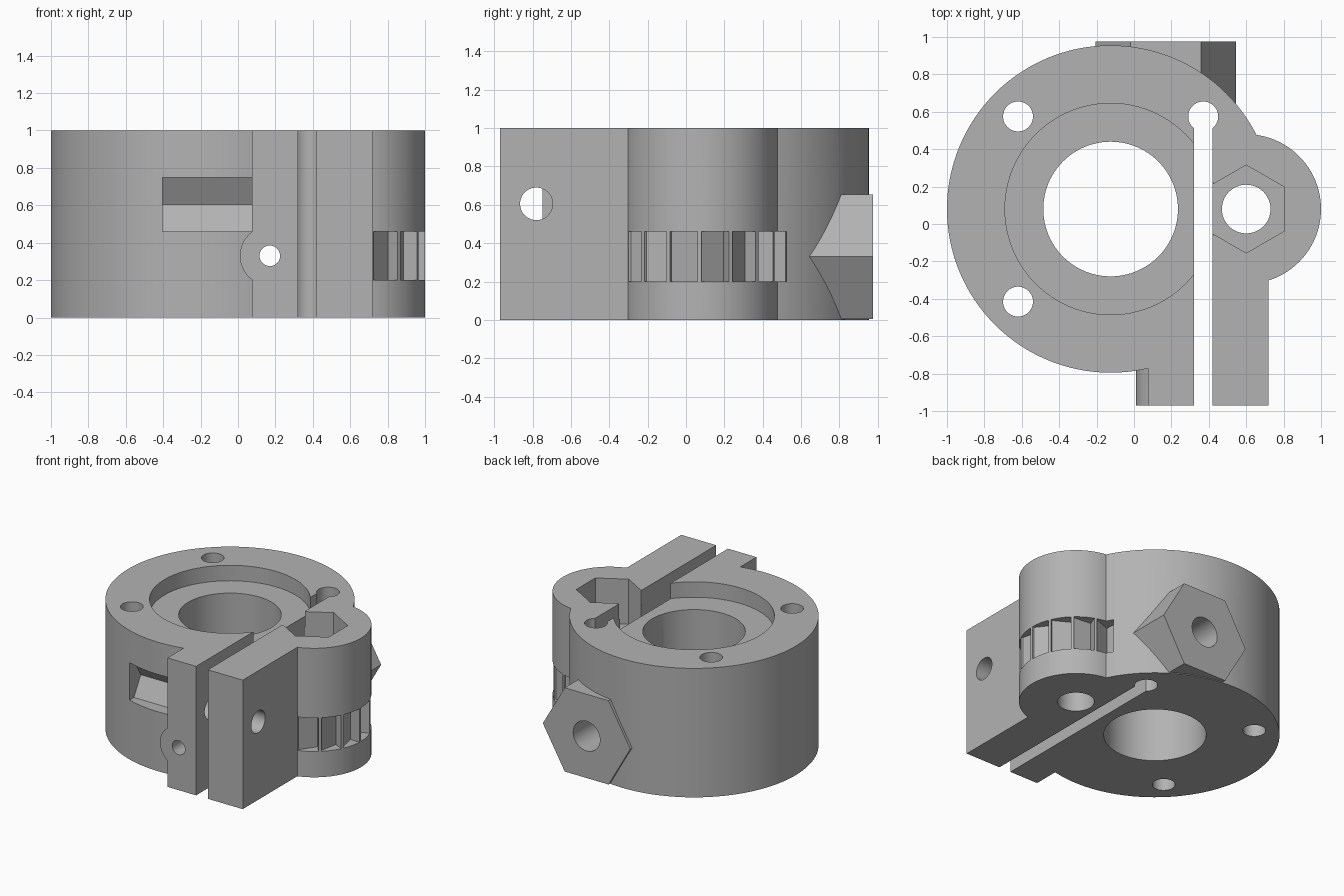
import bpy
import bmesh
from math import sin, cos, pi, radians
from mathutils import Vector

cube = bpy.data.objects.get("Cube")
if cube:
    bpy.data.objects.remove(cube, do_unlink=True)

grey = bpy.data.materials.new("matte grey")
grey.use_nodes = True
grey.diffuse_color = (0.45, 0.45, 0.45, 1)
grey.node_tree.nodes["Principled BSDF"].inputs["Base Color"].default_value = (0.45, 0.45, 0.45, 1)


def extrude(name, points, offset):
    """Solid prism made by sweeping a flat outline along an offset."""
    bm = bmesh.new()
    face = bm.faces.new([bm.verts.new(p) for p in points])
    swept = bmesh.ops.extrude_face_region(bm, geom=[face])
    verts = [v for v in swept["geom"] if isinstance(v, bmesh.types.BMVert)]
    bmesh.ops.translate(bm, verts=verts, vec=Vector(offset))
    bmesh.ops.recalc_face_normals(bm, faces=bm.faces[:])
    mesh = bpy.data.meshes.new(name)
    bm.to_mesh(mesh)
    bm.free()
    mesh.materials.append(grey)
    obj = bpy.data.objects.new(name, mesh)
    bpy.context.collection.objects.link(obj)
    return obj


def prism(name, axis, centre, radius, start, end, sides=96, turn=0.0):
    """Round or polygonal bar along x, y or z."""
    a, b = centre
    ring = [(a + radius * cos(2 * pi * i / sides + turn),
             b + radius * sin(2 * pi * i / sides + turn)) for i in range(sides)]
    span = end - start
    if axis == "x":
        return extrude(name, [(start, u, v) for u, v in ring], (span, 0, 0))
    if axis == "y":
        return extrude(name, [(u, start, v) for u, v in ring], (0, span, 0))
    return extrude(name, [(u, v, start) for u, v in ring], (0, 0, span))


def box(name, x0, x1, y0, y1, z0, z1):
    return extrude(name, [(x0, y0, z0), (x1, y0, z0), (x1, y1, z0), (x0, y1, z0)],
                   (0, 0, z1 - z0))


def combine(body, tool, operation):
    mod = body.modifiers.new(tool.name, "BOOLEAN")
    mod.operation = operation
    mod.solver = "EXACT"
    mod.object = tool
    bpy.context.view_layer.objects.active = body
    bpy.ops.object.modifier_apply(modifier=mod.name)
    bpy.data.objects.remove(tool, do_unlink=True)


ring_centre = (-0.125, 0.08)
lobe_centre = (0.6, 0.08)
screw_axis = (0.17, 0.33)
clamp_axis = (-0.78, 0.605)

# Solid parts: round body, side lobe, clamp jaws, rear hexagon and front bead
body = prism("clamp_body", "z", ring_centre, 0.875, 0, 1, 128)
for part in (
    prism("side_lobe", "z", lobe_centre, 0.4, 0, 1),
    box("clamp_jaws", 0.075, 0.72, -0.97, 0.08, 0, 1),
    prism("rear_hexagon", "y", screw_axis, 0.375, 0.3, 0.975, 6),
    prism("front_bead", "y", screw_axis, 0.16, -0.97, -0.5, 48),
):
    combine(body, part, "UNION")

# Bores, slot, pockets and screw holes
cutters = [
    prism("centre_bore", "z", ring_centre, 0.36, -0.1, 1.1),
    prism("bearing_seat", "z", ring_centre, 0.565, 0.88, 1.1),
    box("clamp_slot", 0.32, 0.42, -1.1, 0.575, -0.1, 1.1),
    prism("slot_relief", "z", (0.37, 0.575), 0.08, -0.1, 1.1, 48),
    prism("lobe_bore", "z", lobe_centre, 0.13, -0.1, 1.1, 64),
    prism("lobe_hex_pocket", "z", lobe_centre, 0.235, 0.65, 1.1, 6, pi / 6),
    prism("front_screw_hole", "y", screw_axis, 0.055, -1.1, 0.1, 32),
    prism("rear_screw_hole", "y", screw_axis, 0.115, 0.1, 1.1, 48),
    prism("clamp_screw_hole", "x", clamp_axis, 0.085, 0.0, 0.9, 48),
    prism("clamp_nut_pocket", "x", clamp_axis, 0.167, -0.405, 0.075, 6),
]
for y in (-0.415, 0.575):
    cutters.append(prism("mount_hole", "z", (-0.62, y), 0.08, -0.1, 1.1, 48))


# Ratchet notches around the lobe, each deepening toward one end
def polar(radius, degrees):
    t = radians(degrees)
    return (lobe_centre[0] + radius * cos(t), lobe_centre[1] + radius * sin(t), 0.2)


for k in range(7):
    start = -72 + 24 * k
    end = start + 21
    outline = [polar(0.385, start), polar(0.44, start),
               polar(0.45, (start + end) / 2), polar(0.44, end), polar(0.32, end)]
    cutters.append(extrude("ratchet_notch", outline, (0, 0, 0.26)))

for cutter in cutters:
    cutter.hide_render = True
    combine(body, cutter, "DIFFERENCE")

# Smooth the round walls, keep machined edges crisp
bpy.ops.object.select_all(action="DESELECT")
body.select_set(True)
bpy.context.view_layer.objects.active = body
bpy.ops.object.shade_smooth_by_angle(angle=radians(25))
